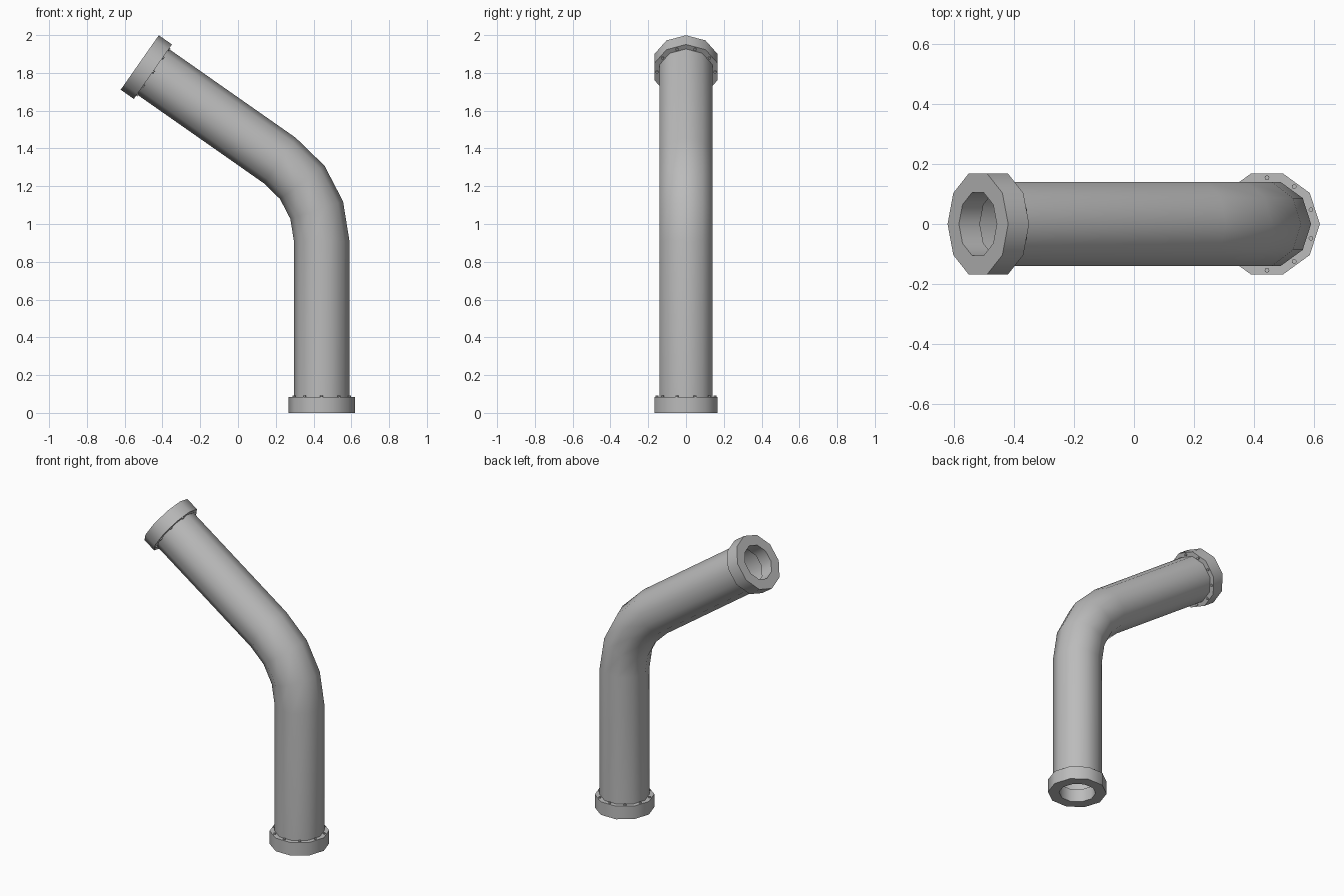
import bpy, bmesh
from math import cos, sin, radians, pi
from mathutils import Vector, Matrix

if "Cube" in bpy.data.objects:
    bpy.data.objects.remove(bpy.data.objects["Cube"])

SIDES = 10
PIPE_R, FLANGE_R, BORE_R, FLANGE_H = 0.147, 0.176, 0.11, 0.085
BEND, BEND_R, STEPS = radians(55), 0.52, 3
BASE_X, STRAIGHT, ARM = 0.443, 0.91, 0.905

grey = bpy.data.materials.new("grey metal")
grey.use_nodes = True
grey.diffuse_color = (0.5, 0.5, 0.5, 1)
grey.node_tree.nodes["Principled BSDF"].inputs["Base Color"].default_value = (0.5, 0.5, 0.5, 1)


def frame(x, z, angle):
    """Frame whose local z leans towards -x by the angle."""
    return Matrix.Translation((x, 0, z)) @ Matrix.Rotation(-angle, 4, "Y")


def finish(name, bm, matrix=None):
    mesh = bpy.data.meshes.new(name)
    bm.to_mesh(mesh)
    bm.free()
    mesh.materials.append(grey)
    obj = bpy.data.objects.new(name, mesh)
    bpy.context.collection.objects.link(obj)
    if matrix:
        obj.matrix_world = matrix
    bpy.ops.object.select_all(action="DESELECT")
    obj.select_set(True)
    bpy.context.view_layer.objects.active = obj
    bpy.ops.object.shade_smooth_by_angle(angle=radians(40))
    return obj


def loft(bm, rings, closed=False):
    """Skin rings given as (frame, radius)."""
    loops = [[bm.verts.new(m @ Vector((r * cos(2 * pi * i / SIDES), r * sin(2 * pi * i / SIDES), 0)))
              for i in range(SIDES)] for m, r in rings]
    pairs = list(zip(loops, loops[1:]))
    if closed:
        pairs.append((loops[-1], loops[0]))
    for a, b in pairs:
        for i in range(SIDES):
            j = (i + 1) % SIDES
            bm.faces.new((a[i], a[j], b[j], b[i]))


# Path: straight foot, faceted bend, straight arm
start = frame(BASE_X, 0, 0)
path = [start @ Matrix.Translation((0, 0, FLANGE_H / 2))]
for s in range(STEPS + 1):
    a = BEND * s / STEPS
    path.append(frame(BASE_X - BEND_R * (1 - cos(a)), STRAIGHT + BEND_R * sin(a), a))
end = path[-1] @ Matrix.Translation((0, 0, ARM))
path.append(end @ Matrix.Translation((0, 0, -FLANGE_H / 2)))

# Pipe wall
bm = bmesh.new()
loft(bm, [(m, PIPE_R) for m in path])
finish("bent_pipe", bm)


def add_flange(prefix, matrix):
    # Hollow collar
    bm = bmesh.new()
    low, high = Matrix(), Matrix.Translation((0, 0, FLANGE_H))
    loft(bm, [(low, BORE_R), (low, FLANGE_R), (high, FLANGE_R), (high, BORE_R)], closed=True)
    bmesh.ops.recalc_face_normals(bm, faces=bm.faces)
    finish(prefix + "_flange", bm, matrix)

    # Bolt heads, one at the middle of each side
    bm = bmesh.new()
    for i in range(SIDES):
        spot = (Matrix.Rotation(2 * pi * (i + 0.5) / SIDES, 4, "Z")
                @ Matrix.Translation((0.154, 0, FLANGE_H)))
        bmesh.ops.create_cone(bm, cap_ends=True, segments=8, radius1=0.008,
                              radius2=0.008, depth=0.014, matrix=spot)
    finish(prefix + "_bolts", bm, matrix)


add_flange("bottom", start)
# The upper flange is turned over so its bolts face back along the pipe
add_flange("top", end @ Matrix.Rotation(pi, 4, "X"))
